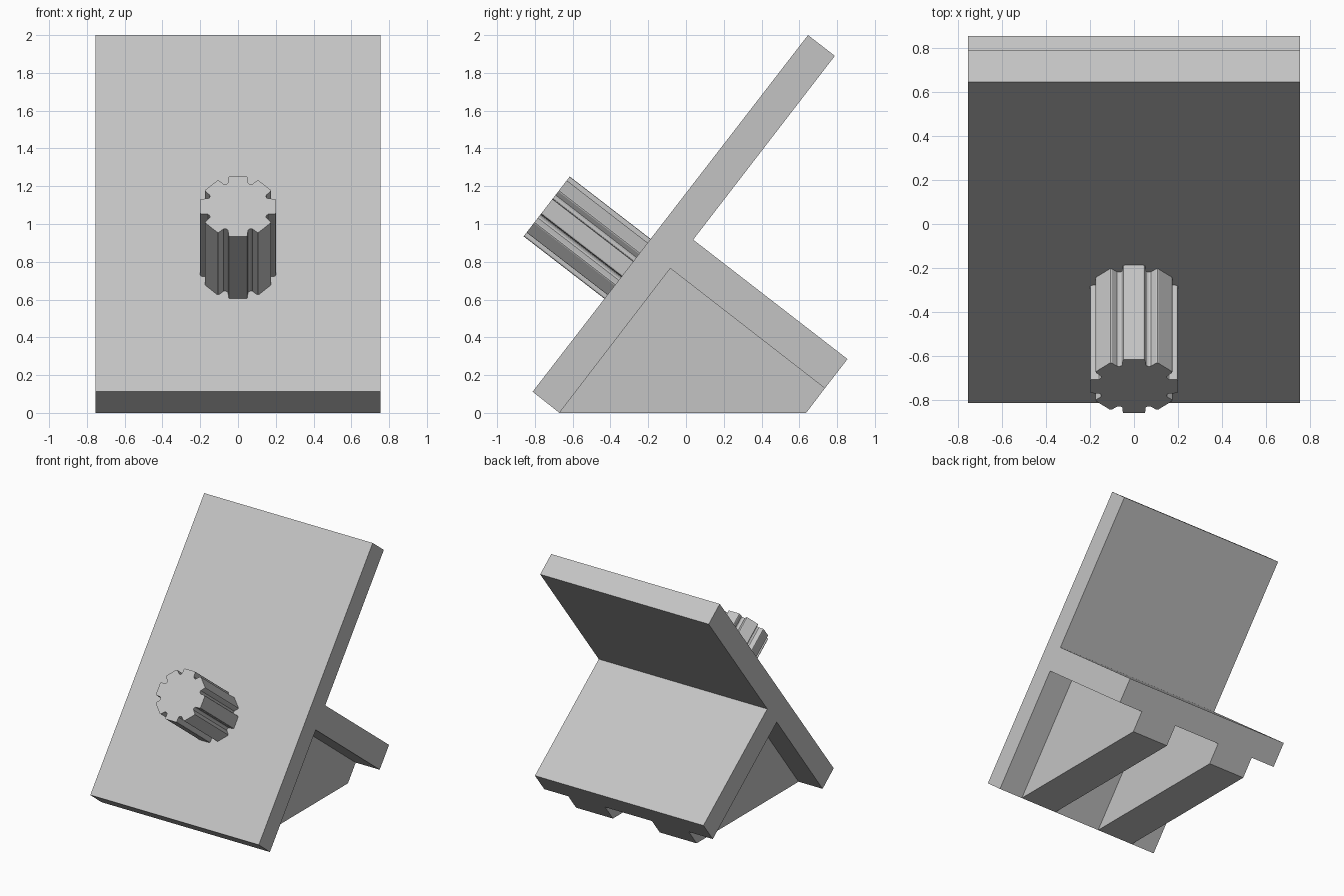
import bpy
import bmesh
import math
from mathutils import Matrix, Vector

cube = bpy.data.objects.get("Cube")
if cube:
    bpy.data.objects.remove(cube, do_unlink=True)

# Single light grey material
grey = bpy.data.materials.new("light_grey")
grey.use_nodes = True
colour = (0.55, 0.55, 0.55, 1)
grey.diffuse_color = colour
grey.node_tree.nodes["Principled BSDF"].inputs["Base Color"].default_value = colour


def prism(name, outline, depth):
    """Extrude a closed outline of 3D points along a vector."""
    bm = bmesh.new()
    base = bm.faces.new([bm.verts.new(p) for p in outline])
    extruded = bmesh.ops.extrude_face_region(bm, geom=[base], use_keep_orig=True)
    moved = [v for v in extruded["geom"] if isinstance(v, bmesh.types.BMVert)]
    bmesh.ops.translate(bm, verts=moved, vec=depth)
    bmesh.ops.recalc_face_normals(bm, faces=bm.faces)
    mesh = bpy.data.meshes.new(name)
    bm.to_mesh(mesh)
    bm.free()
    mesh.materials.append(grey)
    obj = bpy.data.objects.new(name, mesh)
    bpy.context.collection.objects.link(obj)
    return obj


def side_prism(name, profile, x0, x1):
    """Extrude a (y, z) side profile from x0 to x1."""
    return prism(name, [(x0, y, z) for y, z in profile], Vector((x1 - x0, 0, 0)))


# Leaning panel and rear shelf, one solid with a T-shaped side profile
HALF_WIDTH = 0.755
foot, inner, shelf_low = (-0.67, 0), (-0.083, 0.765), (0.735, 0.13)
side_prism("panel_and_shelf",
           [(-0.812, 0.112), foot, inner, shelf_low, (0.855, 0.285),
            (0.038, 0.917), (0.788, 1.89), (0.646, 2.0)],
           -HALF_WIDTH, HALF_WIDTH)

# Two ribs under the shelf
for side, sign in (("left", 1), ("right", -1)):
    side_prism("rib_" + side, [foot, inner, shelf_low, (0.636, 0)],
               sign * 0.21, sign * 0.54)

# Splined peg standing square on the panel front
half_tooth = [(0.152, 0.058), (0.160, 0.052), (0.192, 0.051), (0.198, 0.048), (0.2, 0.042)]
tooth = [(r, -w) for r, w in half_tooth] + half_tooth[::-1]
outline = []
for i in range(8):
    turn = Matrix.Rotation(i * math.pi / 4, 3, "Z")
    outline += [turn @ Vector((r, w, 0)) for r, w in tooth]
peg = prism("splined_peg", outline, Vector((0, 0, 0.55)))
lean = math.atan2(0.792, 0.611)
peg.matrix_world = Matrix.Translation((0, -0.302, 0.757)) @ Matrix.Rotation(lean, 4, "X")
